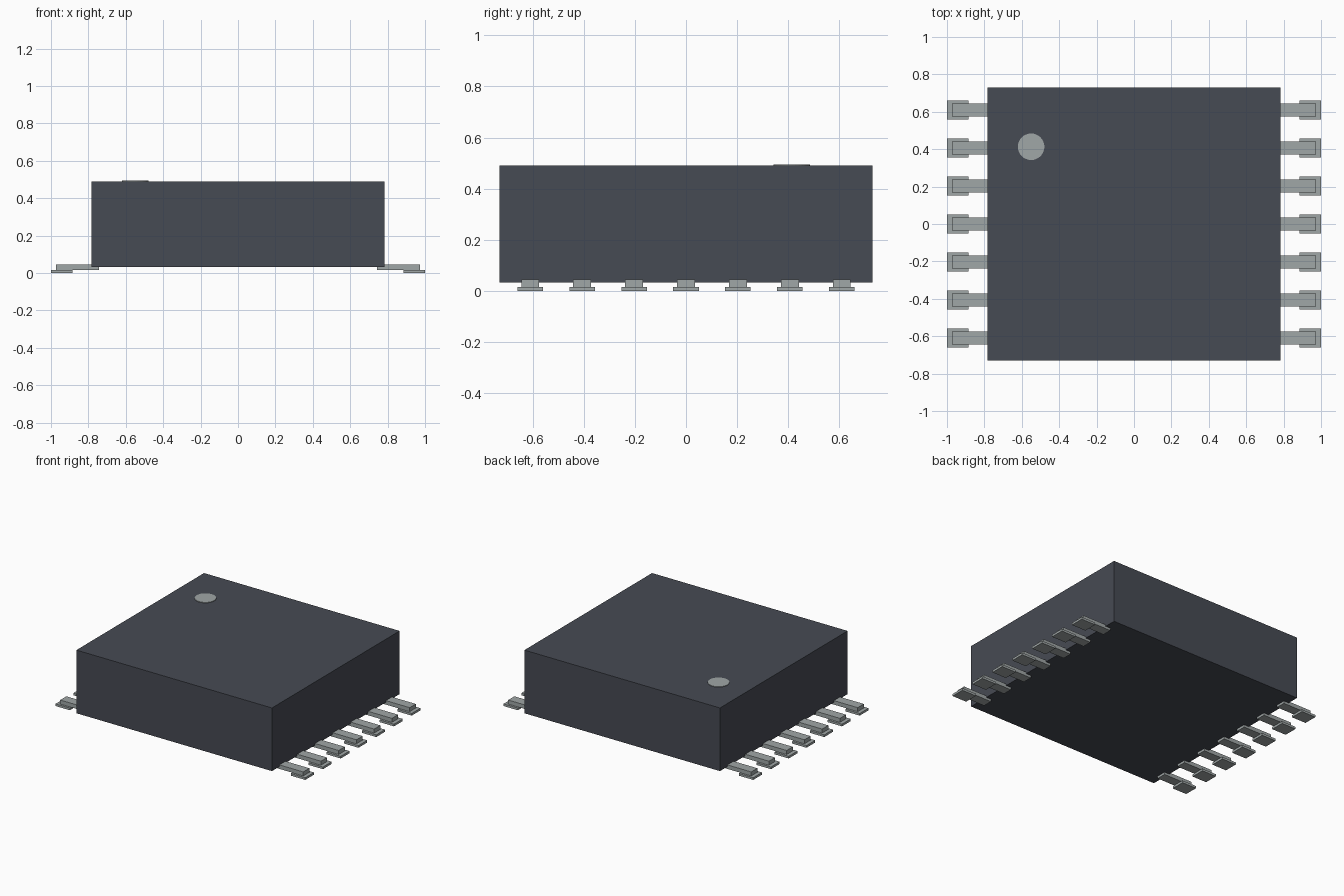
import bpy

default_cube = bpy.data.objects.get("Cube")
if default_cube:
    bpy.data.objects.remove(default_cube, do_unlink=True)


def make_material(name, rgb):
    mat = bpy.data.materials.new(name)
    mat.use_nodes = True
    color = (*rgb, 1.0)
    mat.diffuse_color = color
    mat.node_tree.nodes["Principled BSDF"].inputs["Base Color"].default_value = color
    return mat


casing = make_material("dark slate casing", (0.062, 0.069, 0.087))
metal = make_material("pale grey metal", (0.35, 0.385, 0.385))


def box(name, low, high, mat):
    """Box spanning two opposite corners."""
    center = [(a + b) / 2 for a, b in zip(low, high)]
    bpy.ops.mesh.primitive_cube_add(size=1, location=center)
    obj = bpy.context.object
    obj.name = name
    obj.scale = [b - a for a, b in zip(low, high)]
    bpy.ops.object.transform_apply(location=False, rotation=False, scale=True)
    obj.data.materials.append(mat)
    return obj


# Chip body
BODY_TOP = 0.49
box("body", (-0.783, -0.73, 0.033), (0.783, 0.73, BODY_TOP), casing)

# Seven leads on each side, each resting on a wider solder foot
PITCH = 0.203
for side, label in ((1, "left"), (-1, "right")):
    for i in range(7):
        y = (i - 3) * PITCH
        for part, inner, outer, half, bottom, top in (
            ("lead", 0.743, 0.973, 0.035, 0.016, 0.045),
            ("foot", 0.885, 1.0, 0.05, 0.0, 0.016),
        ):
            x0, x1 = sorted((side * inner, side * outer))
            box(f"{label}_{part}_{i + 1}", (x0, y - half, bottom), (x1, y + half, top), metal)

# Round orientation marker on the top face
THICKNESS = 0.004
bpy.ops.mesh.primitive_cylinder_add(
    vertices=32, radius=0.071, depth=THICKNESS, location=(-0.55, 0.413, BODY_TOP + THICKNESS / 2))
marker = bpy.context.object
marker.name = "orientation_marker"
marker.data.materials.append(metal)
